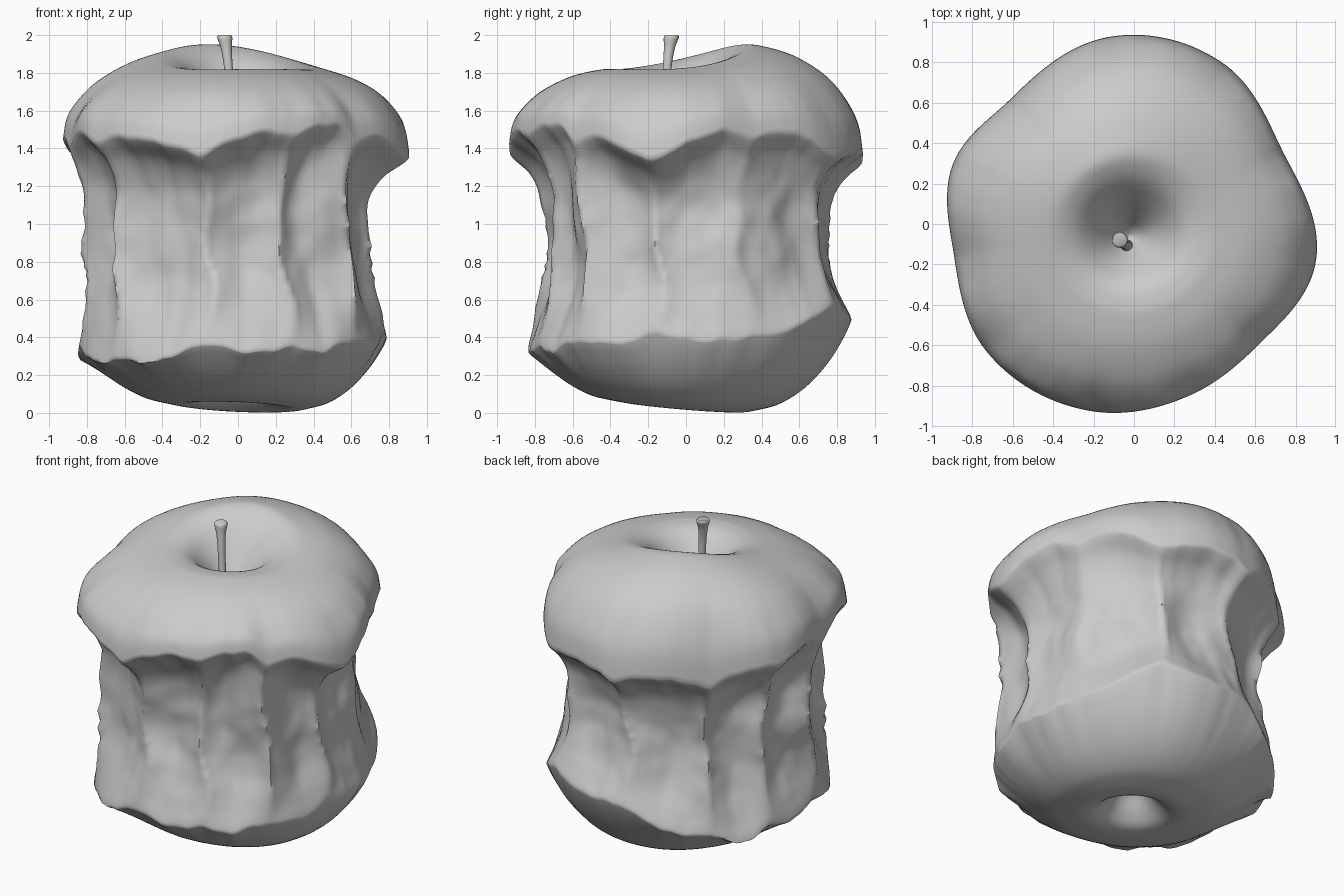
import bpy, bmesh, math
from mathutils import Vector, noise

if "Cube" in bpy.data.objects:
    bpy.data.objects.remove(bpy.data.objects["Cube"])

SEG = 192

# One row per ridge between bites:
# angle, core radius, bite depth, upper lip z, lower lip z, upper lip radius, lower lip radius
RIDGES = [
    (-12, .72, .08, 1.34, .43, .92, .79),
    (26, .71, .03, 1.46, .42, .82, .80),
    (61, .78, .07, 1.34, .56, .91, .88),
    (97, .77, .06, 1.32, .49, .935, .87),
    (135, .77, .10, 1.29, .31, .87, .84),
    (162, .78, .09, 1.38, .30, .945, .84),
    (190, .83, .09, 1.40, .36, .905, .85),
    (220, .83, .11, 1.42, .28, .965, .86),
    (258, .76, .07, 1.36, .36, .95, .84),
    (290, .76, .09, 1.47, .36, .89, .83),
    (317, .81, .11, 1.44, .39, .86, .84),
]
# Skin profiles: radius fraction, height fraction from lip to crest
TOP = [(1, 0), (.975, .28), (.9, .53), (.8, .73), (.65, .9), (.5, .985), (.4, 1),
       (.29, .92), (.19, .72), (.11, .5), (.05, .32), (.008, .25)]
BASE = [(1, 0), (.965, .13), (.87, .4), (.74, .68), (.6, .88), (.48, .96), (.36, 1),
        (.26, .94), (.17, .74), (.09, .5), (.008, .42)]
# How far the flesh is eaten towards the core, from lower lip to upper lip
EATEN = [(w,) for w in (0, .3, .6, .82, .95, 1, 1, .95, .82, .52, 0)]


def spline(a, b, c, d, t):
    return b + .5 * t * (c - a + t * (2 * a - 5 * b + 4 * c - d + t * (3 * (b - c) + d - a)))


def sample(rows, u):
    """Smooth point on a profile, u from 0 to 1."""
    x = u * (len(rows) - 1)
    i = min(int(x), len(rows) - 2)
    p = [rows[min(max(i + k, 0), len(rows) - 1)] for k in (-1, 0, 1, 2)]
    return [spline(*[q[c] for q in p], x - i) for c in range(len(rows[0]))]


def around(deg):
    """Ridge values at an angle, with a hump value running 0-1-0 across each bite."""
    deg = (deg + 12) % 360 - 12
    n = len(RIDGES)
    i = max(k for k in range(n) if RIDGES[k][0] <= deg + 1e-6)
    end = RIDGES[i + 1][0] if i + 1 < n else 348
    t = (deg - RIDGES[i][0]) / (end - RIDGES[i][0])
    p = [RIDGES[(i + k) % n] for k in (-1, 0, 1, 2)]
    vals = [spline(*[q[c] for q in p], t) for c in range(1, 7)]
    return vals + [max(0, math.sin(math.pi * t))]


def lips(deg):
    _, _, hi, lo, rt, rb, hump = around(deg)
    q = Vector((math.cos(math.radians(deg)), math.sin(math.radians(deg)), .6)) * 5
    wob = .03 * noise.noise(q) + .012 * noise.noise(q * 2.5)
    return hi + .07 * hump + wob, lo - .04 * hump + wob, rt, rb


def skin_point(deg, f, h, upper):
    a = math.radians(deg)
    hi, lo, rt, rb = lips(deg)
    k = min(1, f / .4)
    if upper:
        lip, mean, rad, mid = hi, 1.42, rt, .91
        d = a - math.radians(112)
        crest = 1.862 + k * (.065 * math.cos(d) + .022 * math.cos(2 * d))
    else:
        lip, mean, rad, mid = lo, .38, rb, .84
        crest = .032 - .032 * k * math.cos(a - math.radians(62))
    r = f * (mid + (rad - mid) * f * f)
    z0 = mean + (lip - mean) * f ** 5
    off = Vector((-.02, -.06, 0)) * (1 - f) if upper else Vector((0, -.03, 0)) * (1 - f)
    return Vector((r * math.cos(a), r * math.sin(a), z0 + h * (crest - z0))) + off


def core_point(deg, v):
    a = math.radians(deg)
    hi, lo, rt, rb = lips(deg)
    c, s = math.cos(a), math.sin(a)
    z = lo + (hi - lo) * v
    # ridges lean and wander
    fade = math.sin(math.pi * v)
    wander = 10 * (v - .5) * fade + 7 * fade * noise.noise((c * 2, s * 2, z * 3))
    core, depth, _, _, _, _, hump = around(deg + wander)
    r_core = core - depth * hump ** .7
    w = sample(EATEN, v)[0]
    r = (rb + (rt - rb) * v) * (1 - w) + r_core * w
    q = Vector((c, s, z))
    r += fade * (.035 * noise.noise(q * 3) + .009 * noise.noise(q * 8))
    return Vector((r * c, r * s, z))


def loft(name, rings, angle):
    """Skin a stack of closed rings and cap both ends."""
    bm = bmesh.new()
    loops = [[bm.verts.new(p) for p in ring] for ring in rings]
    n = len(loops[0])
    for lo, hi in zip(loops, loops[1:]):
        for j in range(n):
            k = (j + 1) % n
            bm.faces.new((lo[j], lo[k], hi[k], hi[j]))
    bm.faces.new(loops[0][::-1])
    bm.faces.new(loops[-1])
    me = bpy.data.meshes.new(name)
    bm.to_mesh(me)
    bm.free()
    ob = bpy.data.objects.new(name, me)
    bpy.context.collection.objects.link(ob)
    bpy.ops.object.select_all(action='DESELECT')
    ob.select_set(True)
    bpy.context.view_layer.objects.active = ob
    bpy.ops.object.shade_smooth_by_angle(angle=math.radians(angle))
    return ob


# Apple: lower skin, eaten core, upper skin in one surface
degs = [360 * j / SEG for j in range(SEG)]
rings = []
for i in range(36, -1, -1):
    f, h = sample(BASE, i / 36)
    rings.append([skin_point(d, f, h, False) for d in degs])
for i in range(1, 60):
    rings.append([core_point(d, i / 60) for d in degs])
for i in range(45):
    f, h = sample(TOP, i / 44)
    rings.append([skin_point(d, f, h, True) for d in degs])
loft("eaten_apple", rings, 75)

# Stem: leaning, flared at the tip
STEM = [(-.035, -.11, 1.5, .034), (-.04, -.105, 1.65, .025), (-.05, -.1, 1.82, .023),
        (-.062, -.088, 1.93, .029), (-.07, -.078, 1.985, .04), (-.071, -.076, 2.0, .034)]
rings = []
for i in range(21):
    x, y, z, r = sample(STEM, i / 20)
    rings.append([Vector((x + r * math.cos(t), y + r * math.sin(t), z))
                  for t in (2 * math.pi * j / 16 for j in range(16))])
loft("stem", rings, 50)
